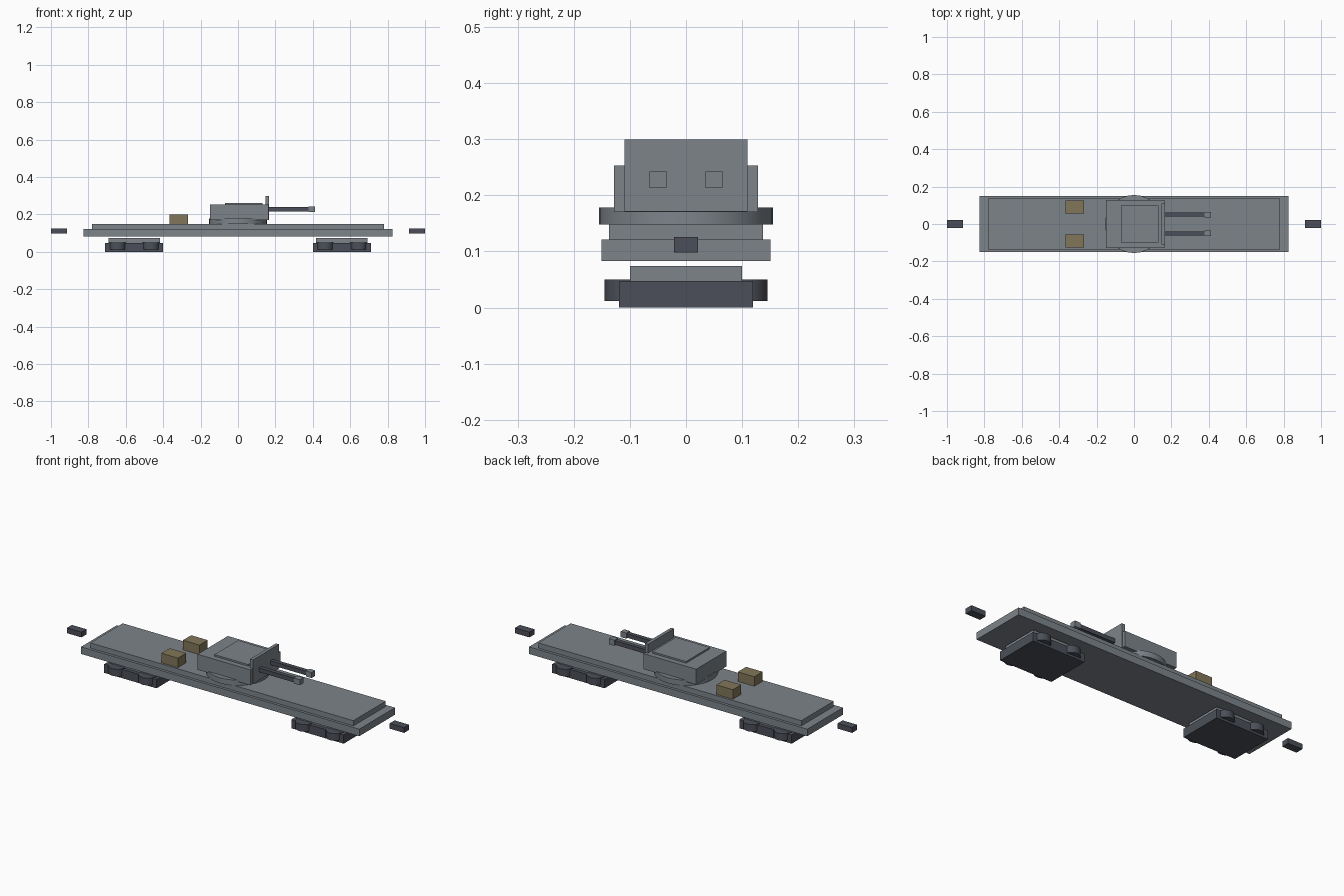
import bpy

if "Cube" in bpy.data.objects:
    bpy.data.objects.remove(bpy.data.objects["Cube"])


def material(name, rgb):
    m = bpy.data.materials.new(name)
    m.diffuse_color = (*rgb, 1)
    m.use_nodes = True
    m.node_tree.nodes["Principled BSDF"].inputs["Base Color"].default_value = m.diffuse_color
    return m


GREY = material("armour_grey", (0.205, 0.230, 0.255))
DARK = material("dark_steel", (0.070, 0.078, 0.098))
TAN = material("crate_tan", (0.225, 0.180, 0.100))


def box(name, x, y, z, mat):
    """Box from (min, max) ranges on each axis."""
    bpy.ops.mesh.primitive_cube_add(size=1, location=[sum(r) / 2 for r in (x, y, z)])
    ob = bpy.context.object
    ob.name = name
    ob.scale = [r[1] - r[0] for r in (x, y, z)]
    bpy.ops.object.transform_apply(location=False, rotation=False, scale=True)
    ob.data.materials.append(mat)
    return ob


def disc(name, cx, cy, r, z, mat, sides):
    """Upright cylinder with smooth sides."""
    bpy.ops.mesh.primitive_cylinder_add(vertices=sides, radius=r, depth=z[1] - z[0],
                                        location=(cx, cy, sum(z) / 2))
    ob = bpy.context.object
    ob.name = name
    ob.data.materials.append(mat)
    bpy.ops.object.shade_smooth_by_angle()
    return ob


# Flat wagon bed
box("lower_deck", (-0.825, 0.825), (-0.151, 0.151), (0.083, 0.121), GREY)
box("upper_deck", (-0.78, 0.78), (-0.137, 0.137), (0.121, 0.149), GREY)

# Couplers and bogies at both ends
for s, end in ((-1, "rear"), (1, "front")):
    cx = s * 0.957
    box(f"{end}_coupler", (cx - 0.043, cx + 0.043), (-0.021, 0.021), (0.098, 0.126), DARK)
    cx = s * 0.555
    box(f"{end}_bogie_frame", (cx - 0.155, cx + 0.155), (-0.119, 0.119), (0, 0.047), DARK)
    box(f"{end}_bogie_bolster", (cx - 0.138, cx + 0.138), (-0.10, 0.10), (0.047, 0.074), GREY)
    for dx in (-0.09, 0.09):
        for y in (-0.1, 0.1):
            disc(f"{end}_wheel", cx + dx, y, 0.045, (0.012, 0.050), DARK, 24)

# Turret
disc("turret_ring", 0, 0, 0.155, (0.148, 0.178), GREY, 32)
box("turret_body", (-0.15, 0.163), (-0.128, 0.128), (0.170, 0.253), GREY)
box("turret_roof", (-0.07, 0.13), (-0.10, 0.10), (0.253, 0.262), GREY)
box("gun_shield", (0.148, 0.166), (-0.11, 0.11), (0.171, 0.300), GREY)

# Twin guns and crates
for s, side in ((-1, "right"), (1, "left")):
    y = s * 0.05
    box(f"{side}_barrel", (0.15, 0.378), (y - 0.011, y + 0.011), (0.217, 0.239), DARK)
    box(f"{side}_muzzle", (0.378, 0.412), (y - 0.015, y + 0.015), (0.213, 0.243), GREY)
    y = s * 0.091
    box(f"{side}_crate", (-0.366, -0.268), (y - 0.035, y + 0.035), (0.149, 0.200), TAN)
